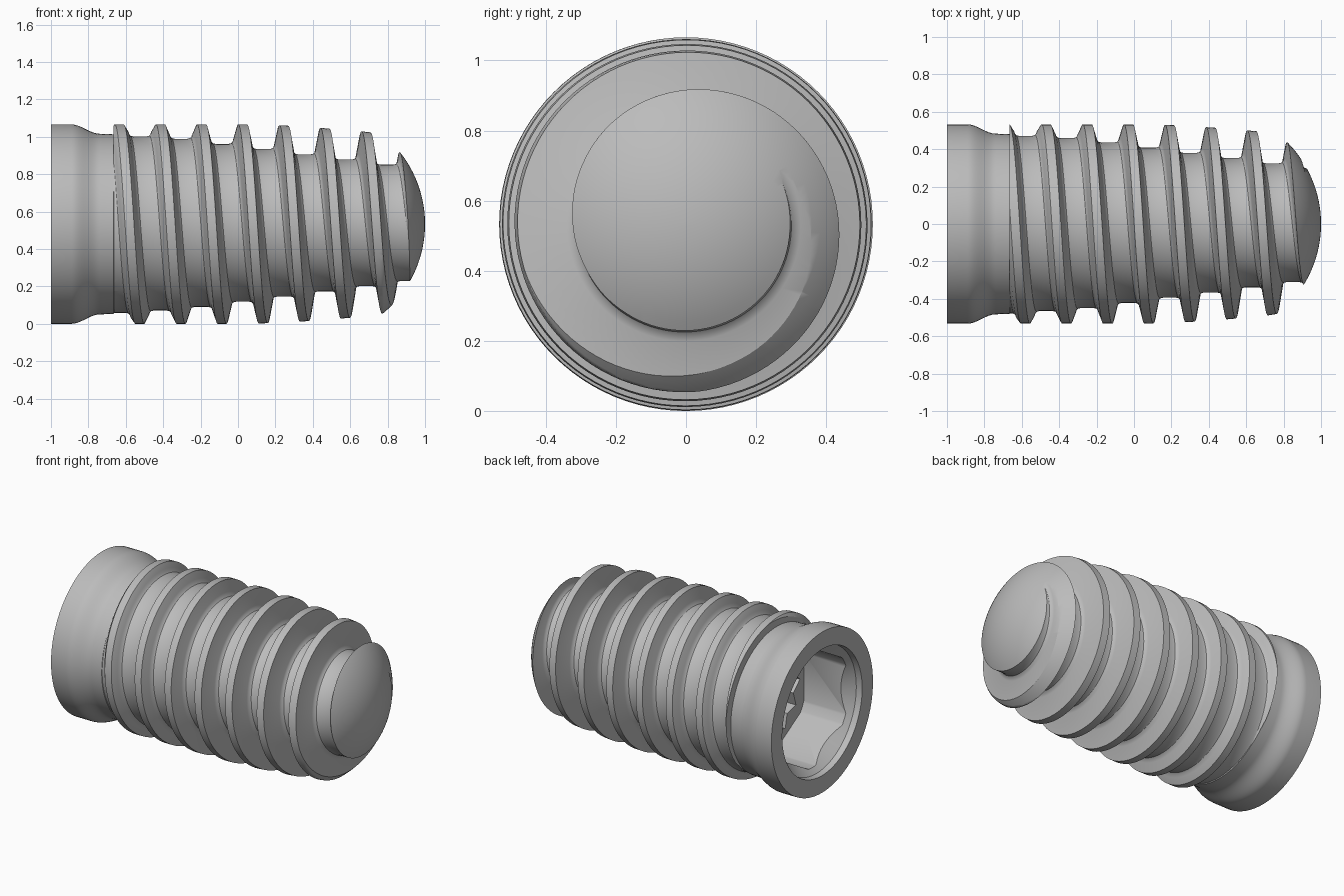
import bpy, bmesh, math
from mathutils import Vector

if "Cube" in bpy.data.objects:
    bpy.data.objects.remove(bpy.data.objects["Cube"])

AXIS_Z = 0.533      # height of the screw axis, which runs along x
PITCH = 0.22
SEG = 96            # segments around one turn
START = -0.665      # plane where the thread begins

metal = bpy.data.materials.new("grey metal")
metal.use_nodes = True
grey = (0.5, 0.5, 0.5, 1)
metal.diffuse_color = grey
metal.node_tree.nodes["Principled BSDF"].inputs["Base Color"].default_value = grey


def lerp(table, x):
    """Piecewise linear lookup, flat at the start, extended at the end."""
    if x <= table[0][0]:
        return table[0][1]
    for (xa, ra), (xb, rb) in zip(table, table[1:]):
        if x <= xb:
            break
    return ra + (rb - ra) * (x - xa) / (xb - xa)


def polar(x, r, a):
    return Vector((x, r * math.cos(a), AXIS_Z + r * math.sin(a)))


def finish(name, bm):
    bmesh.ops.recalc_face_normals(bm, faces=bm.faces)
    mesh = bpy.data.meshes.new(name)
    bm.to_mesh(mesh)
    bm.free()
    mesh.materials.append(metal)
    obj = bpy.data.objects.new(name, mesh)
    bpy.context.collection.objects.link(obj)
    return obj


def turned(name, profile, n=SEG, phase=0.0, tooth=1.0):
    """Closed solid around the x axis; tooth scales every second corner."""
    bm = bmesh.new()
    rings = []
    for x, r in profile:
        rings.append([bm.verts.new(polar(x, r * (tooth if k % 2 else 1),
                                         phase + math.tau * k / n)) for k in range(n)])
    for a, b in zip(rings, rings[1:]):
        for k in range(n):
            m = (k + 1) % n
            bm.faces.new((a[k], a[m], b[m], b[k]))
    bm.faces.new(rings[0])
    bm.faces.new(rings[-1])
    return finish(name, bm)


def combine(target, other, operation):
    """Apply a boolean and drop the helper."""
    other.hide_render = True
    mod = target.modifiers.new(operation.lower(), 'BOOLEAN')
    mod.operation, mod.solver, mod.object = operation, 'EXACT', other
    bpy.context.view_layer.objects.active = target
    bpy.ops.object.modifier_apply(modifier=mod.name)
    bpy.data.objects.remove(other)


# Threaded shaft: a helical sweep from crest centre to next crest centre
CREST = [(0.05, 0.533), (0.25, 0.527), (0.47, 0.512), (0.7, 0.492), (0.8, 0.474)]
ROOT = [(-0.7, 0.478), (-0.3, 0.456), (0.91, 0.303)]
FILLET = [(0.044, 0.03), (0.049, 0.015), (0.059, 0.004), (0.075, 0.0)]


def thread_row(x0):
    root = lerp(ROOT, x0 + PITCH / 2)
    top = lambda d: (x0 + d, lerp(CREST, x0 + d))
    row = [top(0), top(0.024)]
    row += [(x0 + d, root + h) for d, h in FILLET]
    row += [(x0 + PITCH - d, root + h) for d, h in reversed(FILLET)]
    return row + [top(PITCH - 0.024)]


bm = bmesh.new()
rows = []
for i in range(-3 * SEG, 9 * SEG):
    t = i / SEG
    rows.append([bm.verts.new(polar(x, r, math.tau * t))
                 for x, r in thread_row(-0.47 + PITCH * t)])
for i in range(len(rows) - SEG - 1):
    a = rows[i] + [rows[i + SEG][0]]
    b = rows[i + 1] + [rows[i + SEG + 1][0]]
    for j in range(len(a) - 1):
        bm.faces.new((a[j], b[j], b[j + 1], a[j + 1]))
for x, side in ((START, -1), (1.03, 1)):
    bmesh.ops.bisect_plane(bm, geom=bm.verts[:] + bm.edges[:] + bm.faces[:],
                           plane_co=(x, 0, 0), plane_no=(side, 0, 0), clear_outer=True)
bmesh.ops.delete(bm, geom=[v for v in bm.verts if not v.link_faces], context='VERTS')
bmesh.ops.edgeloop_fill(bm, edges=[e for e in bm.edges if e.is_boundary])
implant = finish("threaded_body", bm)

# Rounded tip trims the last turns
R = 0.62
dome = [(-1.5, 0.8), (0.5, 0.8)]
for k in range(25):
    a = math.radians(20 + 69.4 * k / 24)
    dome.append((1 - R + R * math.sin(a), R * math.cos(a)))
combine(implant, turned("dome_trim", dome), 'INTERSECT')

# Smooth collar with an S-shaped neck
collar = [(-1, 0.533)]
for k in range(13):
    s = k / 12
    collar.append((-0.89 + 0.15 * s, 0.533 - 0.05 * s * s * (3 - 2 * s)))
collar += [(START, 0.48), (-0.645, 0.45), (-0.5, 0.3)]
combine(implant, turned("collar", collar), 'UNION')

# Socket: lead-in cone, round-cornered hexagon, star bore and screw hole
combine(implant, turned("lead_in", [(-1.1, 0.43), (-0.96, 0.415), (-0.87, 0.33)]), 'DIFFERENCE')
hexagon = turned("hexagon", [(-1.05, 0.405), (-0.62, 0.405)], 6, math.pi / 6)
combine(hexagon, turned("corner_round", [(-1.04, 0.385), (-0.5, 0.385)]), 'INTERSECT')
combine(implant, hexagon, 'DIFFERENCE')
combine(implant, turned("star", [(-0.9, 0.31), (-0.25, 0.31)], 24, 0, 0.8), 'DIFFERENCE')
combine(implant, turned("screw_hole", [(-0.8, 0.18), (0.3, 0.18)], 48), 'DIFFERENCE')

bpy.ops.object.select_all(action='DESELECT')
implant.select_set(True)
bpy.context.view_layer.objects.active = implant
bpy.ops.object.shade_smooth_by_angle(angle=math.radians(30))
